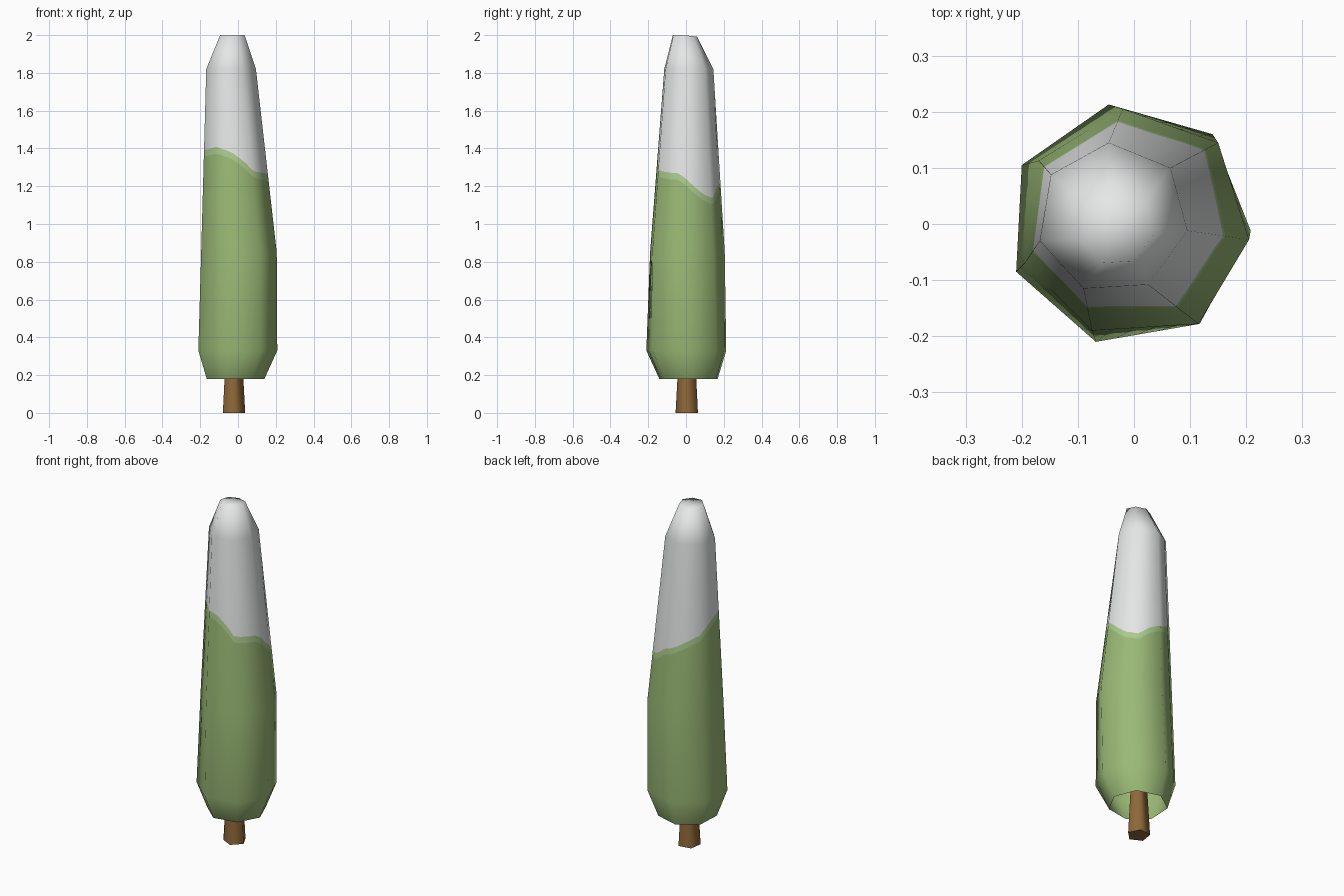
import bpy, math
from mathutils import Vector

if "Cube" in bpy.data.objects:
    bpy.data.objects.remove(bpy.data.objects["Cube"])


def material(name, rgb):
    lin = [((c / 255 + 0.055) / 1.055) ** 2.4 for c in rgb]
    m = bpy.data.materials.new(name)
    m.diffuse_color = (*lin, 1)
    m.use_nodes = True
    m.node_tree.nodes["Principled BSDF"].inputs["Base Color"].default_value = m.diffuse_color
    return m


def build(name, verts, faces, mats):
    me = bpy.data.meshes.new(name)
    me.from_pydata(verts, [], faces)
    for m in mats:
        me.materials.append(m)
    ob = bpy.data.objects.new(name, me)
    bpy.context.collection.objects.link(ob)
    me.polygons.foreach_set("use_smooth", [True] * len(me.polygons))
    return ob


green = material("leaf green", (154, 185, 118))
pale = material("pale frost green", (172, 203, 142))
snow = material("snow white", (230, 232, 232))
brown = material("bark brown", (142, 104, 56))

# Foliage cross-sections, seven sides, counter-clockwise from the back
wide = [(-.045, .213), (-.2, .105), (-.21, -.085), (-.068, -.21),
        (.117, -.178), (.208, -.012), (.14, .16)]
middle = [(-.02, .205), (-.17, .113), (-.195, -.07), (-.075, -.19),
          (.115, -.178), (.205, -.028), (.15, .145)]
shoulder = [(-.045, .145), (-.148, .088), (-.168, -.03), (-.09, -.115),
            (.025, -.108), (.095, -.012), (.065, .1)]


def ring(pts, z, s=1, c=(0, 0), to=(0, 0)):
    return [Vector(((x - c[0]) * s + to[0], (y - c[1]) * s + to[1], z)) for x, y in pts]


rings = [ring(wide, .18, .73, to=(-.012, .012)), ring(wide, .33), ring(middle, .85),
         ring(shoulder, 1.82), ring(shoulder, 2.0, .495, (-.037, .015), (-.03, -.005))]
for v in rings[4]:
    v.z -= max(0, v.y) * .15

# Smooth normals of the coarse seven-sided form
N = 7
normals = [[Vector() for _ in range(N)] for _ in rings]
for r in range(4):
    for i in range(N):
        j = (i + 1) % N
        a, b, c, d = rings[r][i], rings[r][j], rings[r + 1][j], rings[r + 1][i]
        n = (c - a).cross(d - b)
        for rr, k in ((r, i), (r, j), (r + 1, j), (r + 1, i)):
            normals[rr][k] += n
for n in normals[4]:
    n += Vector((0, 0, n.length * .8))
for row in normals:
    for n in row:
        n.normalize()

# Snow line height by compass angle
LINE = [(0, 1.24), (20, 1.19), (45, 1.14), (60, 1.14), (80, 1.19), (110, 1.23),
        (135, 1.27), (180, 1.36), (195, 1.39), (230, 1.41), (260, 1.38),
        (285, 1.33), (300, 1.28), (330, 1.27), (345, 1.27), (360, 1.24)]


def snow_line(p):
    a = math.degrees(math.atan2(p.y, p.x)) % 360
    for (a0, z0), (a1, z1) in zip(LINE, LINE[1:]):
        if a0 <= a <= a1:
            return z0 + (z1 - z0) * (a - a0) / (a1 - a0)


# Foliage columns: coarse rings plus the two edges of the frost band
SUB = 5
cols = N * SUB
verts, norms, faces, mat_ids = [], [], [], []
for c in range(cols):
    i, t = c // SUB, (c % SUB) / SUB
    j = (i + 1) % N
    P = [r[i].lerp(r[j], t) for r in rings]
    Q = [n[i].lerp(n[j], t).normalized() for n in normals]
    top = snow_line(P[2].lerp(P[3], .4))
    for z in (top, top - .035):
        f = (z - P[2].z) / (P[3].z - P[2].z)
        p, q = P[2].lerp(P[-2], f), Q[2].lerp(Q[-2], f).normalized()
        if z == top:
            upper = (p, q)
        else:
            P[3:3] = [p, upper[0]]
            Q[3:3] = [q, upper[1]]
            break
    verts += P
    norms += Q
R = 7
for c in range(cols):
    d = (c + 1) % cols
    for r in range(R - 1):
        faces.append((c * R + r, d * R + r, d * R + r + 1, c * R + r + 1))
        mat_ids.append((0, 0, 0, 1, 2, 2)[r])
# Snow cap, the underside stays open
tip = len(verts)
verts.append(Vector((-.03, -.005, 1.995)))
norms.append(Vector((0, 0, 1)))
for c in range(cols):
    faces.append((c * R + R - 1, ((c + 1) % cols) * R + R - 1, tip))
    mat_ids.append(2)
foliage = build("foliage", verts, faces, [green, pale, snow])
foliage.data.polygons.foreach_set("material_index", mat_ids)
foliage.data.normals_split_custom_set_from_vertices(norms)

# Five-sided tapered trunk reaching up inside the foliage
tv = []
for z, rad in ((0, .063), (.45, .038)):
    for k in range(5):
        a = math.radians(135 + 72 * k)
        tv.append((-.024 + rad * math.cos(a), .007 + rad * math.sin(a), z))
tf = [(k, (k + 1) % 5, (k + 1) % 5 + 5, k + 5) for k in range(5)]
tf += [(4, 3, 2, 1, 0), (5, 6, 7, 8, 9)]
trunk = build("trunk", tv, tf, [brown])
trunk.data.set_sharp_from_angle(angle=math.radians(80))
